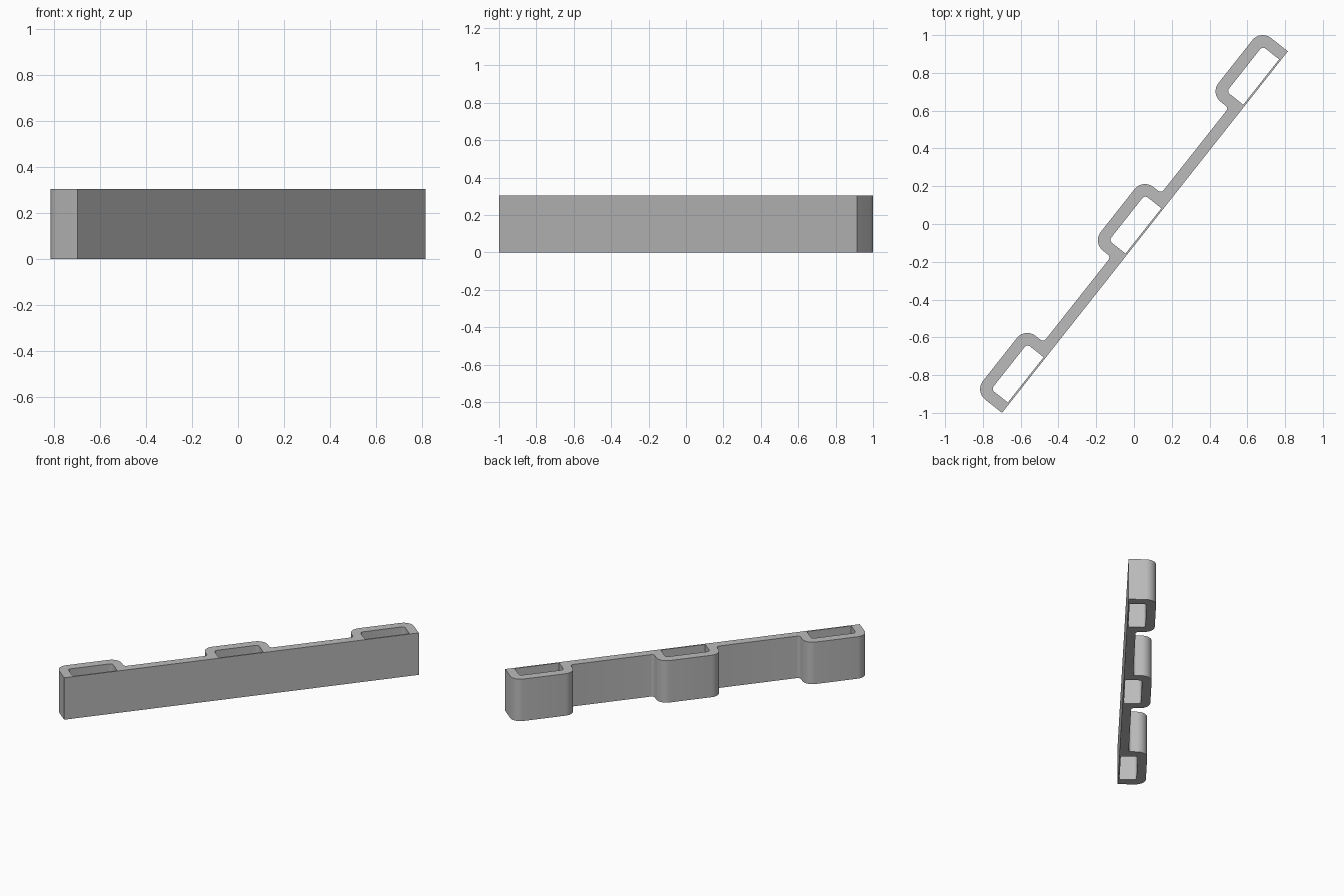
import bpy, bmesh, math
from mathutils import Vector, Matrix

cube = bpy.data.objects.get("Cube")
if cube:
    bpy.data.objects.remove(cube, do_unlink=True)

LENGTH, HEIGHT = 2.44, 0.305
BAR, DEPTH, POCKET = 0.06, 0.184, 0.43   # bar thickness, pocket depth and length
WALL, SKIN = 0.062, 0.01                 # pocket wall and thin front wall
ANGLE = math.atan2(1.91, 1.51)           # direction of the bar seen from above


def rounded(corners, steps=8):
    """Turn (u, v, radius) corners into an outline with round arcs."""
    out = []
    for i, (u, v, r) in enumerate(corners):
        p = Vector((u, v))
        if r == 0:
            out.append(p)
            continue
        a = (Vector(corners[i - 1][:2]) - p).normalized()
        b = (Vector(corners[(i + 1) % len(corners)][:2]) - p).normalized()
        centre = p + (a + b) * r
        for k in range(steps + 1):
            t = math.pi / 2 * k / steps
            out.append(centre - b * r * math.cos(t) - a * r * math.sin(t))
    return out


# Outline: flat front, pockets standing out from the back of the bar
starts = [0, (LENGTH - POCKET) / 2, LENGTH - POCKET]
outline = [(0, 0, 0), (LENGTH, 0, 0)]
for s in reversed(starts):
    e = s + POCKET
    if e < LENGTH - 0.01:
        outline.append((e, BAR, 0.02))
    outline += [(e, DEPTH, 0.07), (s, DEPTH, 0.07)]
    if s > 0:
        outline.append((s, BAR, 0.02))
loops = [rounded(outline)]

# Slots through the pockets
for s in starts:
    a, b, top = s + WALL, s + POCKET - WALL, DEPTH - WALL
    loops.append(rounded([(a, SKIN, 0), (b, SKIN, 0), (b, top, 0.02), (a, top, 0.02)], 5))

# Fill the profile around its slots and extrude it upwards
bm = bmesh.new()
for loop in loops:
    verts = [bm.verts.new((p.x, p.y, 0)) for p in loop]
    for i, v in enumerate(verts):
        bm.edges.new((verts[i - 1], v))
bmesh.ops.triangle_fill(bm, edges=bm.edges[:], use_beauty=True, normal=(0, 0, 1))
top = bmesh.ops.extrude_face_region(bm, geom=bm.faces[:], use_keep_orig=True)["geom"]
bmesh.ops.translate(bm, verts=[g for g in top if isinstance(g, bmesh.types.BMVert)],
                    vec=(0, 0, HEIGHT))
bmesh.ops.recalc_face_normals(bm, faces=bm.faces[:])

# Turn to the diagonal and centre
bm.transform(Matrix.Rotation(ANGLE, 4, 'Z'))
xs, ys = [v.co.x for v in bm.verts], [v.co.y for v in bm.verts]
bmesh.ops.translate(bm, verts=bm.verts[:],
                    vec=(-(min(xs) + max(xs)) / 2, -(min(ys) + max(ys)) / 2, 0))

mesh = bpy.data.meshes.new("pocket_rail")
bm.to_mesh(mesh)
bm.free()
rail = bpy.data.objects.new("pocket_rail", mesh)
bpy.context.collection.objects.link(rail)

# Plain grey
grey = bpy.data.materials.new("plain_grey")
grey.use_nodes = True
colour = (0.5, 0.5, 0.5, 1)
grey.diffuse_color = colour
grey.node_tree.nodes["Principled BSDF"].inputs["Base Color"].default_value = colour
mesh.materials.append(grey)

bpy.ops.object.select_all(action='DESELECT')
rail.select_set(True)
bpy.context.view_layer.objects.active = rail
bpy.ops.object.shade_smooth_by_angle(angle=math.radians(30))
